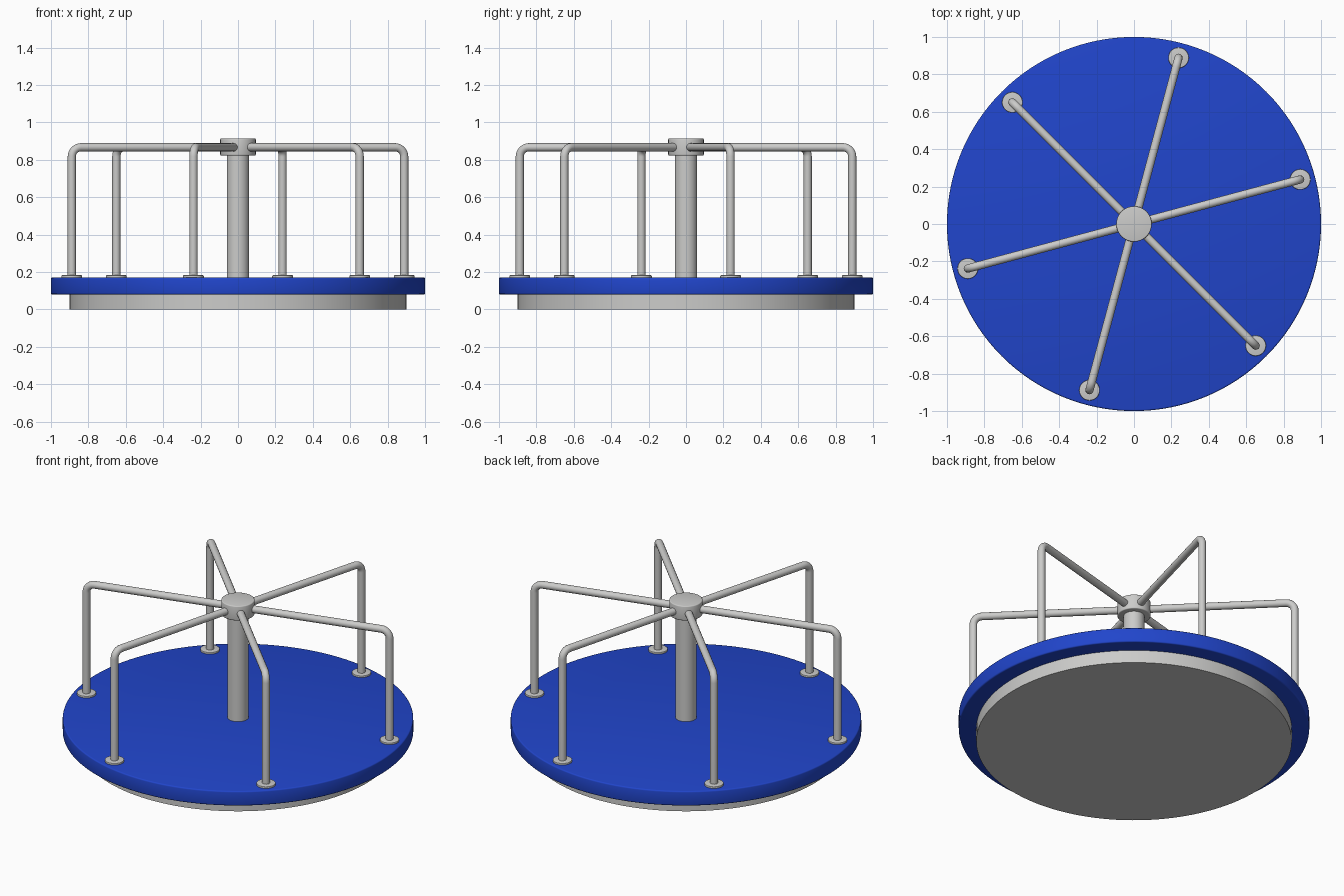
import bpy
import math
from mathutils import Matrix, Vector

cube = bpy.data.objects.get("Cube")
if cube:
    bpy.data.objects.remove(cube, do_unlink=True)


def make_material(name, rgb):
    mat = bpy.data.materials.new(name)
    mat.use_nodes = True
    color = (*rgb, 1.0)
    mat.diffuse_color = color
    mat.node_tree.nodes["Principled BSDF"].inputs["Base Color"].default_value = color
    return mat


blue = make_material("blue paint", (0.015, 0.06, 0.6))
steel = make_material("grey steel", (0.6, 0.6, 0.59))


def finish(obj, name, mat):
    obj.name = name
    obj.data.materials.clear()
    obj.data.materials.append(mat)
    bpy.ops.object.select_all(action='DESELECT')
    obj.select_set(True)
    bpy.context.view_layer.objects.active = obj
    bpy.ops.object.shade_smooth_by_angle(angle=math.radians(35))
    return obj


def disc(name, mat, radius, bottom, top, x=0, y=0, sides=64, bevel=0):
    bpy.ops.mesh.primitive_cylinder_add(
        vertices=sides, radius=radius, depth=top - bottom,
        location=(x, y, (top + bottom) / 2))
    obj = bpy.context.object
    if bevel:
        mod = obj.modifiers.new("Rounded rim", 'BEVEL')
        mod.width = bevel
        mod.segments = 3
        mod.limit_method = 'ANGLE'
        mod.angle_limit = math.radians(40)
        bpy.ops.object.modifier_apply(modifier=mod.name)
    return finish(obj, name, mat)


# Turntable and central post
DECK_TOP = 0.172
disc("base", steel, 0.9, 0, 0.082, sides=128)
disc("deck", blue, 1.0, 0.08, DECK_TOP, sides=128, bevel=0.008)
disc("center_post", steel, 0.06, DECK_TOP - 0.01, 0.84)
disc("hub_cap", steel, 0.095, 0.823, 0.915, bevel=0.006)

# Bent handrails, each running from the hub out and down to the deck
REACH, RAIL_Z, TUBE, BEND = 0.92, 0.867, 0.022, 0.05


def handrail(name, angle):
    points = [Vector((0.04, 0, RAIL_Z))]
    for i in range(9):
        a = math.radians(90) * (1 - i / 8)
        points.append(Vector((REACH - BEND + BEND * math.cos(a), 0,
                              RAIL_Z - BEND + BEND * math.sin(a))))
    points.append(Vector((REACH, 0, DECK_TOP - 0.005)))
    turn = Matrix.Rotation(angle, 3, 'Z')

    curve = bpy.data.curves.new(name, 'CURVE')
    curve.dimensions = '3D'
    curve.bevel_depth = TUBE
    curve.bevel_resolution = 6
    curve.use_fill_caps = True
    spline = curve.splines.new('POLY')
    spline.points.add(len(points) - 1)
    for target, p in zip(spline.points, points):
        target.co = (*(turn @ p), 1)
    obj = bpy.data.objects.new(name, curve)
    bpy.context.collection.objects.link(obj)
    bpy.ops.object.select_all(action='DESELECT')
    obj.select_set(True)
    bpy.context.view_layer.objects.active = obj
    bpy.ops.object.convert(target='MESH')
    finish(bpy.context.object, name, steel)


for n in range(6):
    angle = math.radians(15 + 60 * n)
    handrail(f"handrail_{n + 1}", angle)
    disc(f"rail_foot_{n + 1}", steel, 0.055, DECK_TOP - 0.005, DECK_TOP + 0.011,
         REACH * math.cos(angle), REACH * math.sin(angle), sides=32, bevel=0.003)
